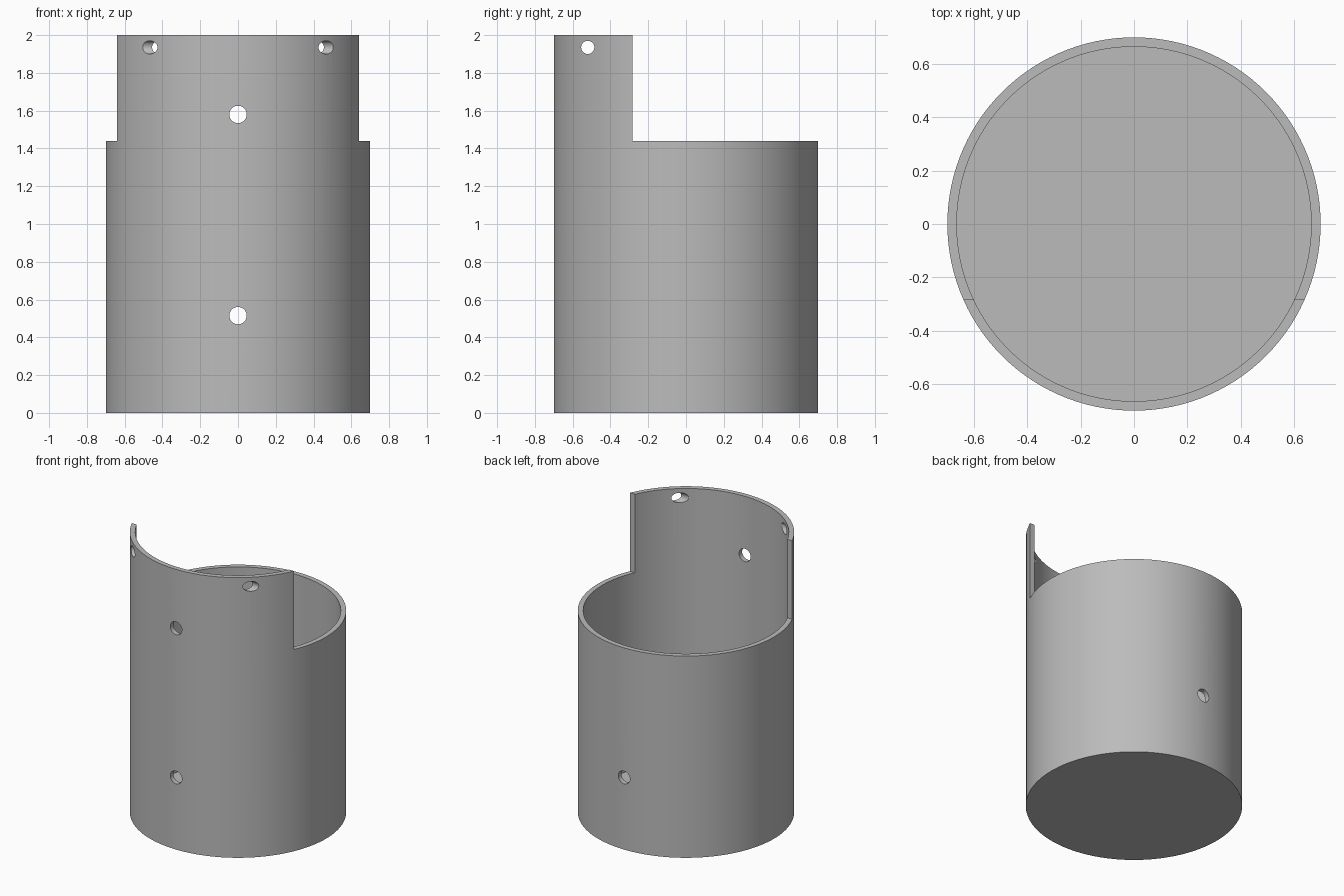
import bpy
import math
from mathutils import Matrix

default = bpy.data.objects.get("Cube")
if default:
    bpy.data.objects.remove(default, do_unlink=True)

OUTER, INNER = 0.70, 0.665
HEIGHT, RIM, FLOOR = 2.0, 1.44, 0.035
SIDES = 120

grey = bpy.data.materials.new("plain grey")
grey.use_nodes = True
colour = (0.5, 0.5, 0.5, 1)
grey.diffuse_color = colour
grey.node_tree.nodes["Principled BSDF"].inputs["Base Color"].default_value = colour


def cylinder(name, radius, depth, location, rotation=(0, 0, 0), sides=SIDES):
    bpy.ops.mesh.primitive_cylinder_add(vertices=sides, radius=radius, depth=depth,
                                        location=location, rotation=rotation)
    obj = bpy.context.object
    obj.name = name
    return obj


def cut(target, cutter):
    """Subtract the cutter from the target, then remove the cutter."""
    cutter.hide_render = True
    mod = target.modifiers.new("cut", 'BOOLEAN')
    mod.operation = 'DIFFERENCE'
    mod.solver = 'EXACT'
    mod.object = cutter
    bpy.context.view_layer.objects.active = target
    bpy.ops.object.modifier_apply(modifier=mod.name)
    bpy.data.objects.remove(cutter, do_unlink=True)


# Round cup wall with a closed floor
cup = cylinder("cup", OUTER, HEIGHT, (0, 0, HEIGHT / 2))
cut(cup, cylinder("hollow", INNER, HEIGHT, (0, 0, FLOOR + HEIGHT / 2)))

# Lower rim behind the tall front shield
bpy.ops.mesh.primitive_cube_add(size=2)
block = bpy.context.object
block.data.transform(Matrix.Translation((0, 1 - 0.283, 1 + RIM)))
cut(cup, block)

# Screw holes from front to back, and cord holes from side to side
along_y = (math.pi / 2, 0, 0)
along_x = (0, math.pi / 2, 0)
for z in (0.515, 1.58):
    cut(cup, cylinder("screw_hole", 0.046, 2, (0, 0, z), along_y, 32))
cut(cup, cylinder("cord_hole", 0.035, 2, (0, -0.52, 1.935), along_x, 32))

# Finish
cup.data.materials.clear()
cup.data.materials.append(grey)
for face in cup.data.polygons:
    face.material_index = 0
bpy.ops.object.select_all(action='DESELECT')
cup.select_set(True)
bpy.context.view_layer.objects.active = cup
bpy.ops.object.shade_smooth_by_angle(angle=math.radians(30))
